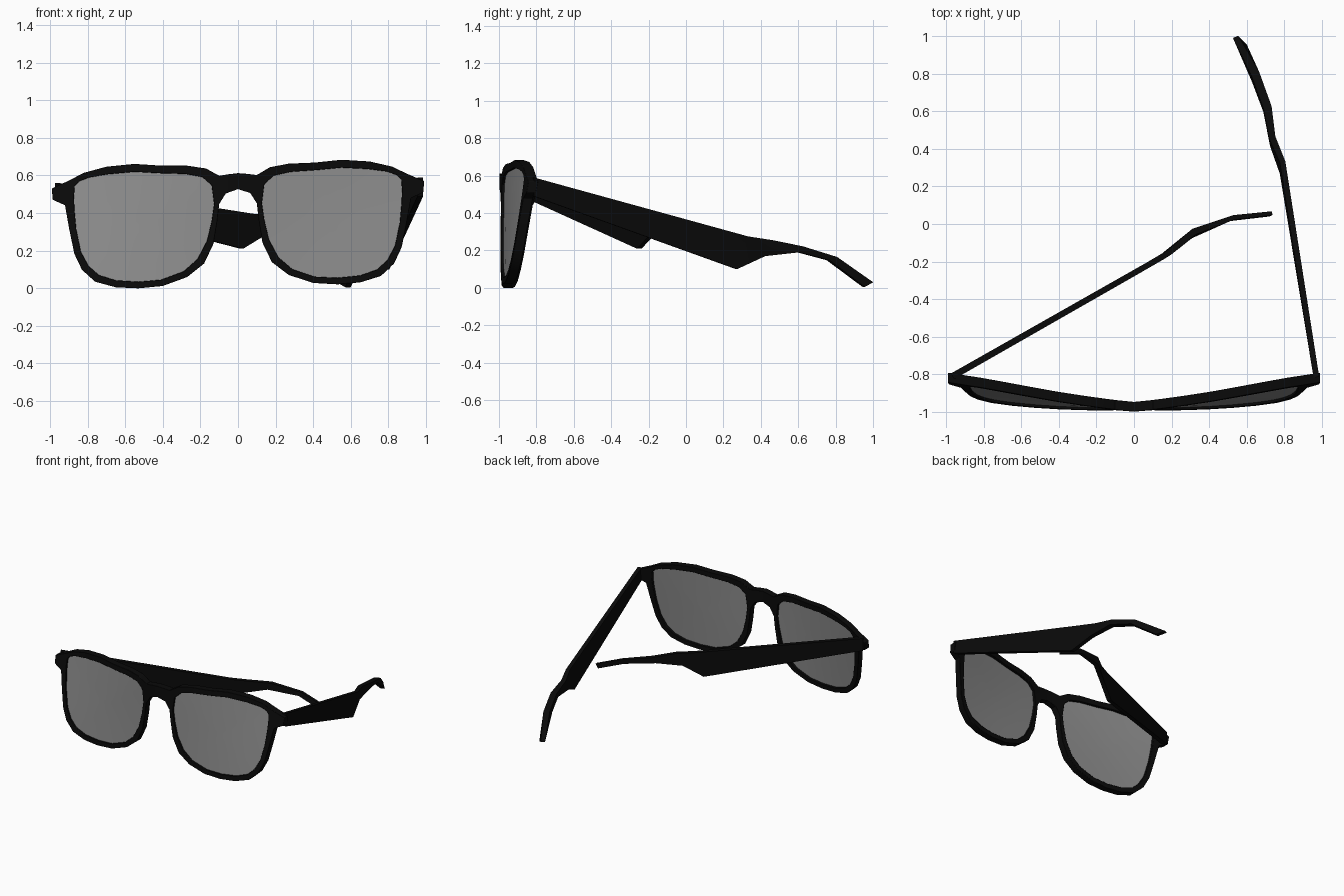
import bpy, bmesh
from mathutils import Vector

if "Cube" in bpy.data.objects:
    bpy.data.objects.remove(bpy.data.objects["Cube"])


def material(name, value):
    m = bpy.data.materials.new(name)
    m.diffuse_color = (value, value, value, 1)
    m.use_nodes = True
    m.node_tree.nodes["Principled BSDF"].inputs["Base Color"].default_value = m.diffuse_color
    return m


BLACK = material("black plastic", 0.003)
GREY = material("grey lens", 0.27)


def make(name, bm, mat, angle=0.6, bevel=0):
    bmesh.ops.remove_doubles(bm, verts=bm.verts, dist=0.0005)
    bmesh.ops.recalc_face_normals(bm, faces=bm.faces)
    me = bpy.data.meshes.new(name)
    bm.to_mesh(me)
    bm.free()
    me.materials.append(mat)
    ob = bpy.data.objects.new(name, me)
    bpy.context.collection.objects.link(ob)
    bpy.ops.object.select_all(action='DESELECT')
    ob.select_set(True)
    bpy.context.view_layer.objects.active = ob
    bpy.ops.object.shade_smooth_by_angle(angle=angle)
    if bevel:
        b = ob.modifiers.new("soft edges", 'BEVEL')
        b.width, b.segments, b.limit_method = bevel, 2, 'ANGLE'
        b.angle_limit = 0.8
    return ob


def bend(x, z, depth):
    """Wraps the flat front outline around the face, with a slight tilt."""
    y = -0.998 + 0.07 * x * x + 0.16 * abs(x) * z + depth
    return (x, y, z + 0.02 * x)


# Rim stations of one half: outer x, z and lens opening x, z
RIM = [(.10, .60, .14, .55), (.17, .64, .19, .595), (.27, .657, .28, .613),
       (.41, .66, .42, .62), (.55, .672, .55, .63), (.70, .66, .69, .62),
       (.82, .63, .79, .605), (.90, .59, .845, .585), (.99, .55, .868, .56),
       (.985, .49, .872, .51), (.92, .46, .87, .44), (.897, .33, .86, .33),
       (.87, .20, .835, .21), (.83, .115, .795, .135), (.76, .05, .74, .085),
       (.65, .018, .65, .055), (.53, .01, .53, .045), (.40, .02, .41, .053),
       (.27, .065, .29, .095), (.18, .135, .215, .16), (.13, .24, .165, .255),
       (.11, .36, .14, .36), (.10, .45, .127, .45)]
BRIDGE = [((.10, .60), (.10, .45)), ((.05, .607), (.065, .505)), ((0, .612), (0, .527))]


def solid(bm, quads, front, back):
    """Front and back copies of flat quads, walled along their open border."""
    count = {}
    for q in quads:
        for a, b in zip(q, q[1:] + q[:1]):
            count.setdefault(frozenset((a, b)), []).append((a, b))
        for d in (front, back):
            bm.faces.new([bm.verts.new(bend(*p, d)) for p in q])
    for edges in count.values():
        if len(edges) == 1:
            a, b = edges[0]
            bm.faces.new([bm.verts.new(bend(*p, d)) for p, d in
                          ((a, front), (b, front), (b, back), (a, back))])


# Front frame: two rims and the bridge
quads = []
for s in (-1, 1):
    for a, b in zip(RIM, RIM[1:] + RIM[:1]):
        quads.append([(s * a[0], a[1]), (s * b[0], b[1]), (s * b[2], b[3]), (s * a[2], a[3])])
    for (t0, b0), (t1, b1) in zip(BRIDGE, BRIDGE[1:]):
        quads.append([(s * p[0], p[1]) for p in (t0, t1, b1, b0)])
bm = bmesh.new()
solid(bm, quads, 0, 0.052)
make("front_frame", bm, BLACK, bevel=0.008)

# Lenses: concentric rings so they follow the bend
for s, name in ((-1, "left_lens"), (1, "right_lens")):
    cx, cz = 0.5, 0.33
    rings = [[(s * (cx + (r[2] - cx) * k), cz + (r[3] - cz) * k) for r in RIM]
             for k in (1.01, 0.7, 0.4, 0.1)]
    quads = [[o[i - 1], o[i], n[i], n[i - 1]]
             for o, n in zip(rings, rings[1:]) for i in range(len(RIM))]
    quads.append(rings[-1])
    bm = bmesh.new()
    solid(bm, quads, 0.014, 0.032)
    make(name, bm, GREY)

# Temple arms: top point, bottom point and width at each station
RIGHT = [((.97, -.815, .59), (.97, -.815, .49), .03),
         ((.79, .33, .275), (.79, .27, .10), .03),
         ((.735, .46, .255), (.74, .42, .17), .035),
         ((.71, .62, .222), (.71, .60, .19), .045),
         ((.645, .80, .165), (.65, .76, .148), .045),
         ((.54, .995, .03), (.585, .95, .005), .03)]
LEFT = [((-.965, -.81, .56), (-.965, -.81, .465), .035),
        ((.08, -.215, .395), (.02, -.25, .21), .03),
        ((.19, -.15, .385), (.15, -.175, .29), .03),
        ((.32, -.04, .36), (.30, -.06, .315), .035),
        ((.53, .035, .315), (.51, .028, .285), .025),
        ((.735, .058, .235), (.72, .05, .20), .02)]


def arm(name, stations):
    bm = bmesh.new()
    mids = [(Vector(t) + Vector(b)) / 2 for t, b, w in stations]
    loops = []
    for i, (t, b, w) in enumerate(stations):
        d = mids[min(i + 1, len(mids) - 1)] - mids[max(i - 1, 0)]
        side = Vector((-d.y, d.x, 0)).normalized() * w / 2
        t, b = Vector(t), Vector(b)
        loops.append([bm.verts.new(p) for p in (t + side, t - side, b - side, b + side)])
    for p, q in zip(loops, loops[1:]):
        for i in range(4):
            bm.faces.new((p[i - 1], p[i], q[i], q[i - 1]))
    bm.faces.new(loops[0])
    bm.faces.new(loops[-1])
    make(name, bm, BLACK, angle=0.5)


arm("right_temple_arm", RIGHT)
arm("left_temple_arm", LEFT)
